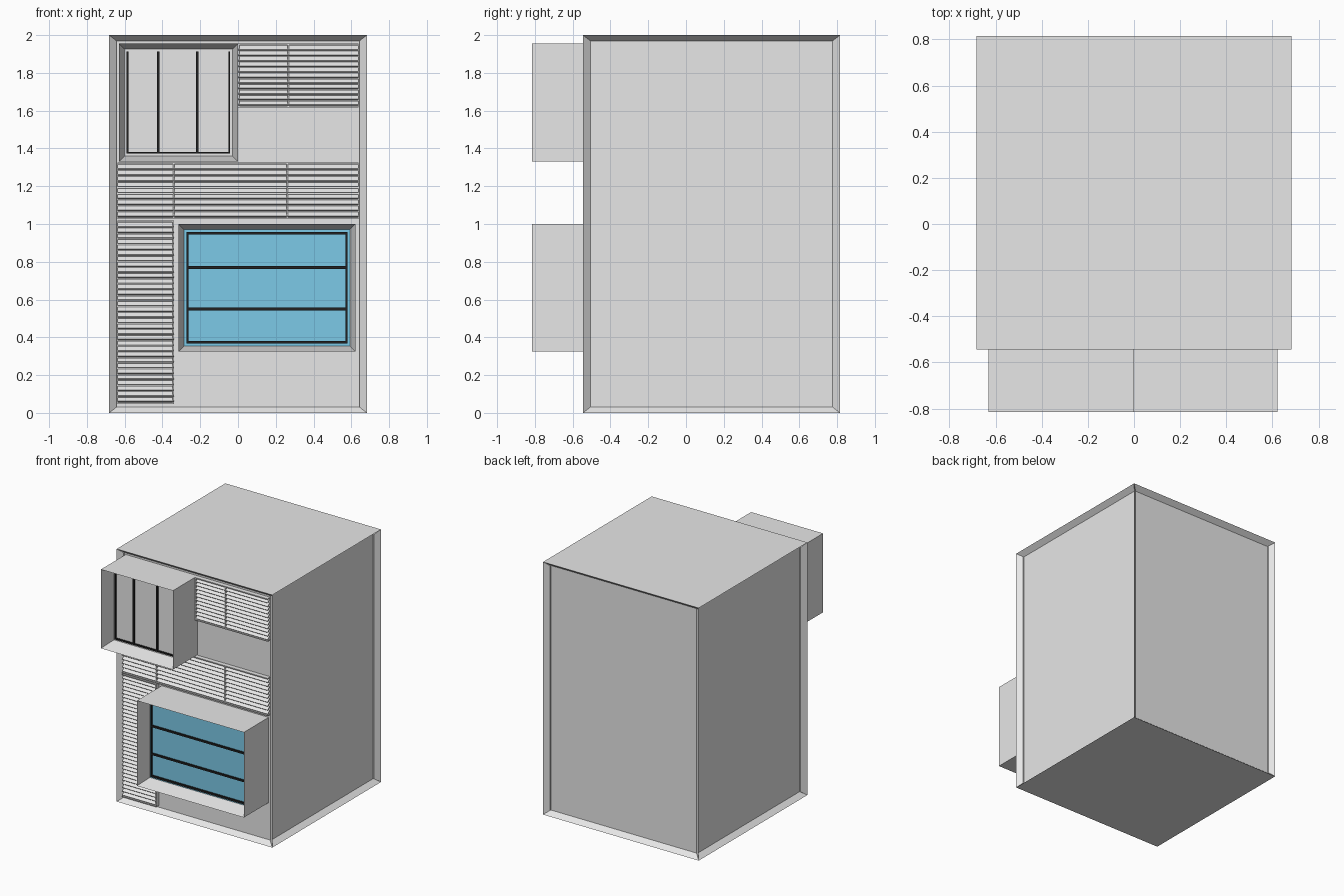
import bpy, bmesh
from mathutils import Matrix, Vector

if "Cube" in bpy.data.objects:
    bpy.data.objects.remove(bpy.data.objects["Cube"])


def material(name, rgb):
    m = bpy.data.materials.new(name)
    m.use_nodes = True
    m.diffuse_color = (*rgb, 1)
    m.node_tree.nodes["Principled BSDF"].inputs["Base Color"].default_value = (*rgb, 1)
    return m


PLASTER = material("light grey plaster", (0.8, 0.8, 0.8))
GLASS = material("blue glass", (0.21, 0.61, 0.83))
BLACK = material("black metal", (0.015, 0.015, 0.015))


def add_box(bm, low, high, tilt=0):
    low, high = Vector(low), Vector(high)
    size = high - low
    mat = (Matrix.Translation((low + high) / 2)
           @ Matrix.Rotation(tilt, 4, "X") @ Matrix.Diagonal((*size, 1)))
    bmesh.ops.create_cube(bm, size=1, matrix=mat)
    bm.normal_update()


def finish(name, bm, *mats):
    mesh = bpy.data.meshes.new(name)
    bm.to_mesh(mesh)
    bm.free()
    for m in mats:
        mesh.materials.append(m)
    obj = bpy.data.objects.new(name, mesh)
    bpy.context.collection.objects.link(obj)
    return obj


# Main block: all four walls sunk behind a square rim
WALL, RIM = -0.505, 0.042
bm = bmesh.new()
add_box(bm, (-0.682, -0.545, 0), (0.682, 0.815, 2))
sides = [f for f in bm.faces if abs(f.normal.z) < 0.5]
bmesh.ops.inset_individual(bm, faces=sides, thickness=0.045, depth=-0.04)
finish("building_block", bm, PLASTER)


# Projecting window boxes with a deep opening at the front
def window_box(name, x0, x1, z0, z1, pane):
    bm = bmesh.new()
    add_box(bm, (x0, -0.815, z0), (x1, WALL, z1))
    front = [f for f in bm.faces if f.normal.y < -0.5]
    bmesh.ops.inset_individual(bm, faces=front, thickness=RIM, depth=-0.12)
    for f in front:
        f.material_index = 1
    finish(name, bm, PLASTER, pane)


window_box("upper_window_box", -0.63, 0, 1.33, 1.955, PLASTER)
window_box("lower_window_box", -0.315, 0.622, 0.325, 1.0, GLASS)


# Black window bars lying on the panes
def bars(name, rects):
    bm = bmesh.new()
    for x0, x1, z0, z1 in rects:
        add_box(bm, (x0, -0.707, z0), (x1, -0.694, z1))
    finish(name, bm, BLACK)


bars("upper_window_bars",
     [(x - w, x + w, 1.372, 1.913) for x, w in
      ((-0.584, 0.005), (-0.423, 0.007), (-0.216, 0.007), (-0.046, 0.004))]
     + [(-0.588, -0.042, 1.372, 1.382)])
bars("lower_window_bars",
     [(-0.273, 0.58, z - 0.007, z + 0.007) for z in (0.374, 0.55, 0.77, 0.951)]
     + [(x - 0.006, x + 0.006, 0.367, 0.958) for x in (-0.267, 0.574)])


# Louvre panels: tilted slats between thin posts and rails
def louvre(name, x0, x1, z0, z1, posts):
    bm = bmesh.new()
    pitch = 0.029
    count = int((z1 - z0 - 0.01) / pitch)
    pitch = (z1 - z0 - 0.01) / count
    for i in range(count):
        z = z0 + 0.005 + (i + 0.5) * pitch
        add_box(bm, (x0, -0.541, z - 0.003), (x1, -0.509, z + 0.003), tilt=0.7)
    for x in posts:
        add_box(bm, (x - 0.004, -0.536, z0), (x + 0.004, WALL, z1))
    for z in (z0, z1):
        add_box(bm, (x0, -0.54, z - 0.004), (x1, WALL, z + 0.004))
    finish(name, bm, PLASTER)


louvre("top_louvre", 0.0, 0.637, 1.62, 1.951, (0.004, 0.265))
louvre("middle_louvre", -0.637, 0.637, 1.03, 1.322, (-0.34, 0.26))
louvre("left_louvre", -0.637, -0.338, 0.05, 1.015, (-0.342,))
